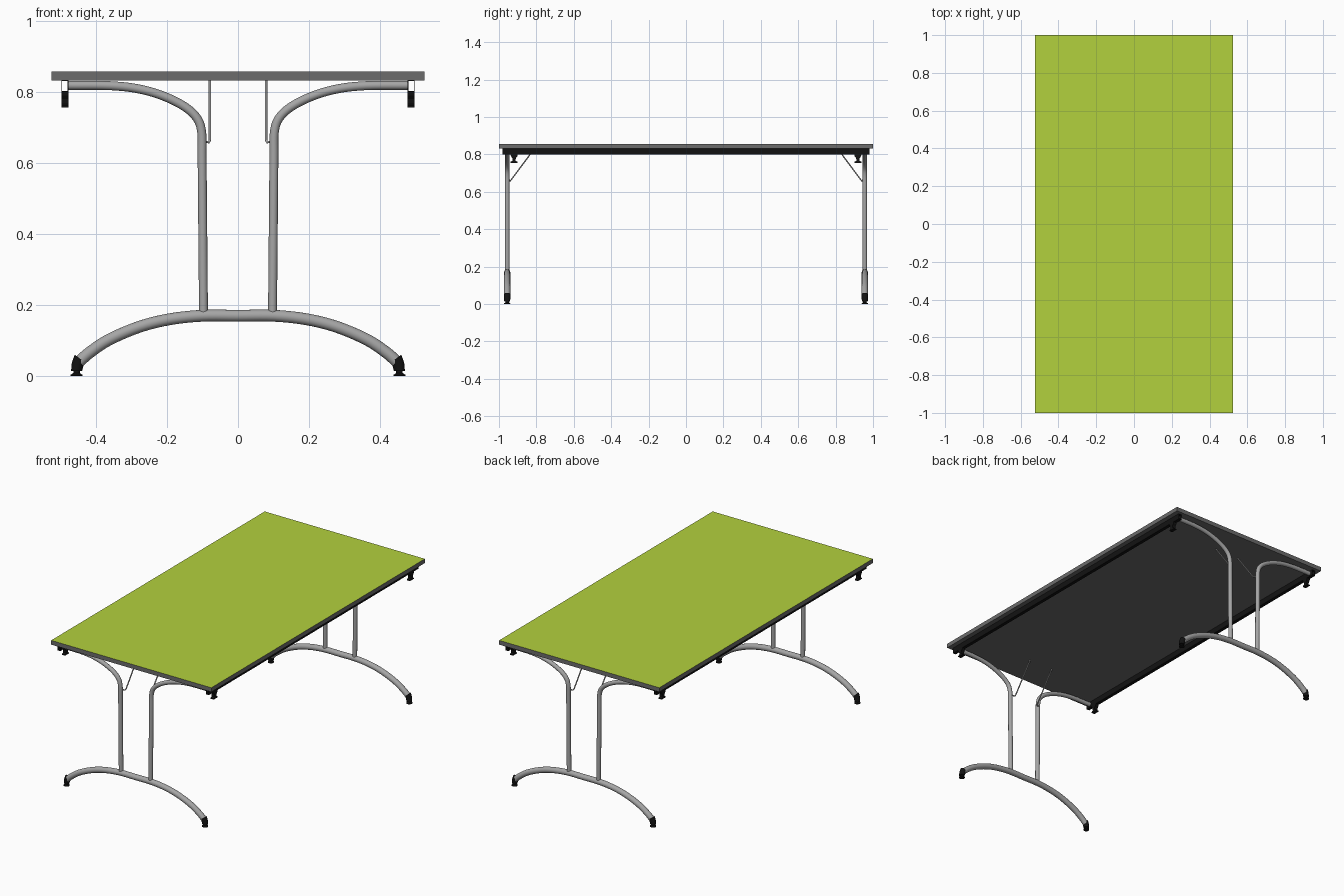
import bpy, bmesh, math
from mathutils import Vector

if "Cube" in bpy.data.objects:
    bpy.data.objects.remove(bpy.data.objects["Cube"])


def material(name, r, g, b):
    m = bpy.data.materials.new(name)
    m.diffuse_color = (r, g, b, 1)
    m.use_nodes = True
    m.node_tree.nodes["Principled BSDF"].inputs["Base Color"].default_value = m.diffuse_color
    return m


GREEN = material("lime_green", 0.45, 0.64, 0.047)
EDGE = material("edge_grey", 0.15, 0.15, 0.15)
STEEL = material("steel_grey", 0.38, 0.38, 0.38)
BLACK = material("black_plastic", 0.006, 0.006, 0.006)
LEG_Y = -0.956


def finish(obj, mat, x=True, y=True, smooth=True):
    """Colour, smooth and mirror a part to the other side / other end."""
    obj.data.materials.clear()
    obj.data.materials.append(mat)
    bpy.ops.object.select_all(action='DESELECT')
    obj.select_set(True)
    bpy.context.view_layer.objects.active = obj
    if smooth:
        bpy.ops.object.shade_smooth_by_angle(angle=math.radians(40))
    if x or y:
        mod = obj.modifiers.new("mirror", 'MIRROR')
        mod.use_axis = (x, y, False)
        mod.use_mirror_merge = False
    return obj


def from_bmesh(name, bm):
    bmesh.ops.recalc_face_normals(bm, faces=bm.faces)
    me = bpy.data.meshes.new(name)
    bm.to_mesh(me)
    bm.free()
    obj = bpy.data.objects.new(name, me)
    bpy.context.collection.objects.link(obj)
    return obj


def spline(pts, steps=5):
    """Catmull-Rom samples through the points."""
    p = [Vector(q) for q in pts]
    p = [2 * p[0] - p[1]] + p + [2 * p[-1] - p[-2]]
    out = []
    for a, b, c, d in zip(p, p[1:], p[2:], p[3:]):
        for i in range(steps):
            t = i / steps
            out.append(0.5 * (2 * b + (c - a) * t + (2 * a - 5 * b + 4 * c - d) * t * t
                              + (3 * b - a - 3 * c + d) * t ** 3))
    return out + [p[-2]]


def tube(name, pts, radius, res=6):
    cu = bpy.data.curves.new(name, 'CURVE')
    cu.dimensions = '3D'
    cu.bevel_depth = radius
    cu.bevel_resolution = res
    cu.use_fill_caps = True
    s = cu.splines.new('POLY')
    s.points.add(len(pts) - 1)
    for sp, q in zip(s.points, pts):
        sp.co = (*q, 1)
    obj = bpy.data.objects.new(name, cu)
    bpy.context.collection.objects.link(obj)
    bpy.ops.object.select_all(action='DESELECT')
    obj.select_set(True)
    bpy.context.view_layer.objects.active = obj
    bpy.ops.object.convert(target='MESH')
    obj = bpy.context.view_layer.objects.active
    obj.name = name
    return obj


def loft(name, rings, n=24):
    """Closed skin through circles given as (centre, radius, tilt about y)."""
    bm = bmesh.new()
    loops = []
    for c, r, tilt in rings:
        loop = []
        for i in range(n):
            a = 2 * math.pi * i / n
            dx, dy = r * math.cos(a), r * math.sin(a)
            loop.append(bm.verts.new((c[0] + dx * math.cos(tilt), c[1] + dy,
                                      c[2] + dx * math.sin(tilt))))
        loops.append(loop)
    for lo, hi in zip(loops, loops[1:]):
        for i in range(n):
            j = (i + 1) % n
            bm.faces.new((lo[i], lo[j], hi[j], hi[i]))
    bm.faces.new(loops[0])
    bm.faces.new(loops[-1])
    return from_bmesh(name, bm)


# Table top: grey slab with a green upper face
bm = bmesh.new()
bmesh.ops.create_cube(bm, size=1)
for v in bm.verts:
    v.co = (v.co.x * 1.05, v.co.y * 2, 0.8445 + v.co.z * 0.025)
top = finish(from_bmesh("table_top", bm), EDGE, False, False, False)
top.data.materials.append(GREEN)
for f in top.data.polygons:
    f.material_index = 1 if f.normal.z > 0.5 else 0

# Side rails: open rectangular tubes under the long edges
bm = bmesh.new()
corners = []
for inset in (0, 0.0025):
    x0, x1, z0, z1 = -0.497 + inset, -0.477 - inset, 0.799 + inset, 0.832 - inset
    corners.append([[bm.verts.new((x, y, z)) for x, z in
                     ((x0, z0), (x1, z0), (x1, z1), (x0, z1))] for y in (-0.982, 0.982)])
for i in range(4):
    j = (i + 1) % 4
    for ring in corners:
        bm.faces.new((ring[0][i], ring[0][j], ring[1][j], ring[1][i]))
    for e in (0, 1):
        bm.faces.new((corners[0][e][i], corners[0][e][j], corners[1][e][j], corners[1][e][i]))
finish(from_bmesh("side_rail", bm), BLACK, True, False, False)

# Stacking clips under the rail ends: extruded stepped profile
half = [(0.019, 0.800), (0.017, 0.790), (0.009, 0.780), (0.008, 0.766),
        (0.018, 0.761), (0.018, 0.755)]
prof = half + [(-u, z) for u, z in reversed(half)]
bm = bmesh.new()
face = bm.faces.new([bm.verts.new((-0.497, -0.919 + u, z)) for u, z in prof])
ext = bmesh.ops.extrude_face_region(bm, geom=[face])
for v in ext["geom"]:
    if isinstance(v, bmesh.types.BMVert):
        v.co.x += 0.02
finish(from_bmesh("rail_clip", bm), BLACK, smooth=False)

# Curved legs
leg = [(-0.478, 0.818), (-0.36, 0.817), (-0.28, 0.808), (-0.21, 0.788), (-0.15, 0.758),
       (-0.115, 0.725), (-0.102, 0.685), (-0.101, 0.62)]
path = spline([(x, LEG_Y, z) for x, z in leg]) + [Vector((-0.097, LEG_Y, 0.172))]
finish(tube("leg", path, 0.0125), STEEL)

# Arched feet
arch = [(-0.447, 0.040), (-0.418, 0.066), (-0.362, 0.103), (-0.277, 0.139),
        (-0.193, 0.160), (-0.10, 0.170), (0, 0.170)]
arch += [(-x, z) for x, z in reversed(arch[:-1])]
finish(tube("arched_foot", spline([(x, LEG_Y, z) for x, z in arch]), 0.0165), STEEL, x=False)

# Foot caps and levelling pads
finish(loft("foot_cap", [((-0.445, LEG_Y, 0.050), 0.0175, -0.62),
                         ((-0.451, LEG_Y, 0.034), 0.0170, -0.3),
                         ((-0.454, LEG_Y, 0.014), 0.0155, 0)]), BLACK)
finish(loft("levelling_pad", [((-0.454, LEG_Y, 0.0), 0.0165, 0),
                              ((-0.454, LEG_Y, 0.004), 0.0165, 0),
                              ((-0.454, LEG_Y, 0.009), 0.009, 0),
                              ((-0.454, LEG_Y, 0.016), 0.009, 0)]), BLACK)

# Thin folding struts from leg to underside
strut = [(-0.098, -0.946, 0.664), (-0.090, -0.943, 0.659), (-0.082, -0.940, 0.658),
         (-0.079, -0.935, 0.664), (-0.079, -0.809, 0.833)]
finish(tube("folding_strut", [Vector(q) for q in strut], 0.0035, 3), STEEL)
